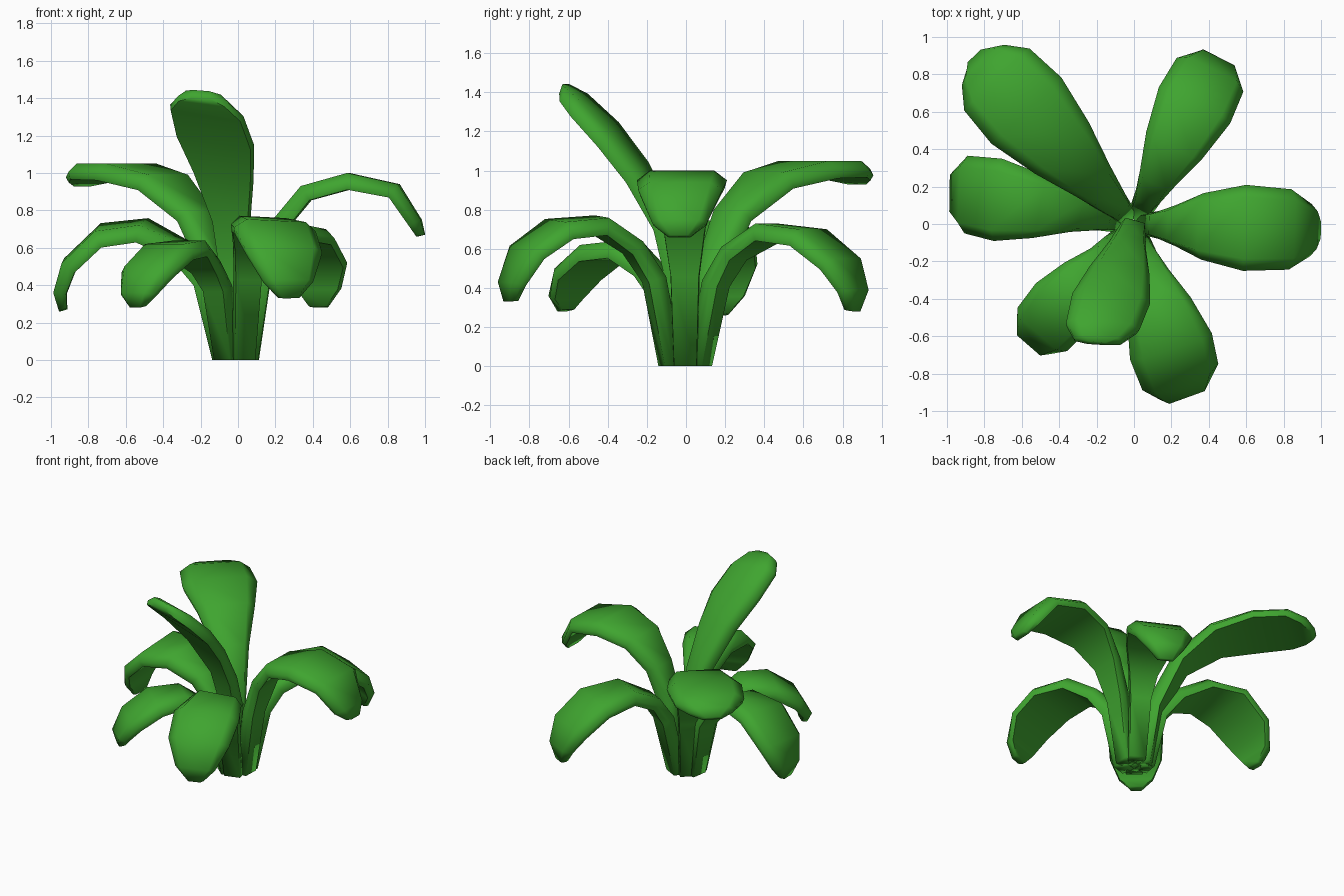
import bpy, bmesh, math
from mathutils import Vector

if "Cube" in bpy.data.objects:
    bpy.data.objects.remove(bpy.data.objects["Cube"])

green = bpy.data.materials.new("leaf green")
green.diffuse_color = (0.05, 0.375, 0.029, 1)
green.use_nodes = True
green.node_tree.nodes["Principled BSDF"].inputs["Base Color"].default_value = green.diffuse_color

# half width and thickness at each station from root to tip
WIDTH = (.06, .075, .11, .178, .23, .215, .14, .06)
THICK = (.1, .1, .09, .09, .09, .085, .07, .045)


def leaf(name, azimuth, path, scale=1.0, roll=0.0, skew=0.0):
    """Sweep a crowned, flat-bottomed section along a (distance, height) path of the upper face."""
    a = math.radians(azimuth)
    out = Vector((math.cos(a), math.sin(a), 0))
    side = Vector((-math.sin(a), math.cos(a), 0))
    up = Vector((0, 0, 1))
    bm = bmesh.new()
    rings = []
    last = len(path) - 1
    for i, (d, z) in enumerate(path):
        p0, p1 = path[max(i - 1, 0)], path[min(i + 1, last)]
        t = Vector((p1[0] - p0[0], p1[1] - p0[1])).normalized()
        n = -out if i == 0 else out * -t.y + up * t.x
        s, n2 = side, n
        if i > 0:
            s = side * math.cos(roll) + n * math.sin(roll)
            n2 = n * math.cos(roll) - side * math.sin(roll)
            s = s + (out * t.x + up * t.y) * skew
        w = WIDTH[i] * (1 if i < 2 else scale)
        top = out * d + up * z
        rim = top - n2 * THICK[i] * .55
        low = top - n2 * THICK[i]
        rings.append([bm.verts.new(p) for p in
                      (top - s * w * .72, top + s * w * .72, rim + s * w,
                       low + s * w * .95, low - s * w * .95, rim - s * w)])
    for r0, r1 in zip(rings, rings[1:]):
        for k in range(6):
            j = (k + 1) % 6
            bm.faces.new((r0[k], r0[j], r1[j], r1[k]))
        # crisp edges around the underside
        for k in (3, 4):
            bm.edges.get((r0[k], r1[k])).smooth = False
    bm.faces.new(rings[0])
    bm.faces.new(rings[-1])
    bmesh.ops.recalc_face_normals(bm, faces=bm.faces)
    for f in bm.faces:
        f.smooth = True
    me = bpy.data.meshes.new(name)
    bm.to_mesh(me)
    bm.free()
    me.materials.append(green)
    bpy.context.collection.objects.link(bpy.data.objects.new(name, me))


# tall leaves
leaf("upright_leaf", -107, [(-.02, 0), (-.02, .42), (.07, .75), (.22, 1.02), (.38, 1.22),
                            (.54, 1.37), (.63, 1.43), (.66, 1.44)], .9, 0, -.25)
leaf("back_left_leaf", 133.5, [(.02, 0), (.09, .45), (.28, .8), (.54, .99), (.83, 1.05),
                               (1.07, 1.05), (1.19, 1.01), (1.24, .96)], 1.12)
leaf("right_leaf", -2, [(.01, 0), (.08, .48), (.18, .74), (.34, .93), (.59, 1.0),
                        (.86, .94), (.98, .75), (1.0, .67)])
# low drooping leaves
leaf("back_right_leaf", 63, [(.02, 0), (.12, .44), (.24, .61), (.46, .73), (.73, .7),
                             (.93, .55), (1.0, .39), (.98, .28)], .93)
leaf("front_right_leaf", -73, [(.03, 0), (.12, .46), (.25, .64), (.45, .765), (.7, .745),
                               (.89, .61), (.97, .43), (.96, .33)], 1.0, -.05)
leaf("front_left_leaf", -131, [(.03, 0), (.11, .4), (.22, .53), (.39, .64), (.6, .62),
                               (.78, .5), (.86, .36), (.84, .28)], .82)
leaf("left_leaf", 170.5, [(.03, 0), (.13, .44), (.29, .63), (.51, .74), (.76, .71),
                          (.95, .53), (1.0, .36), (.97, .26)], .97, -.15)
